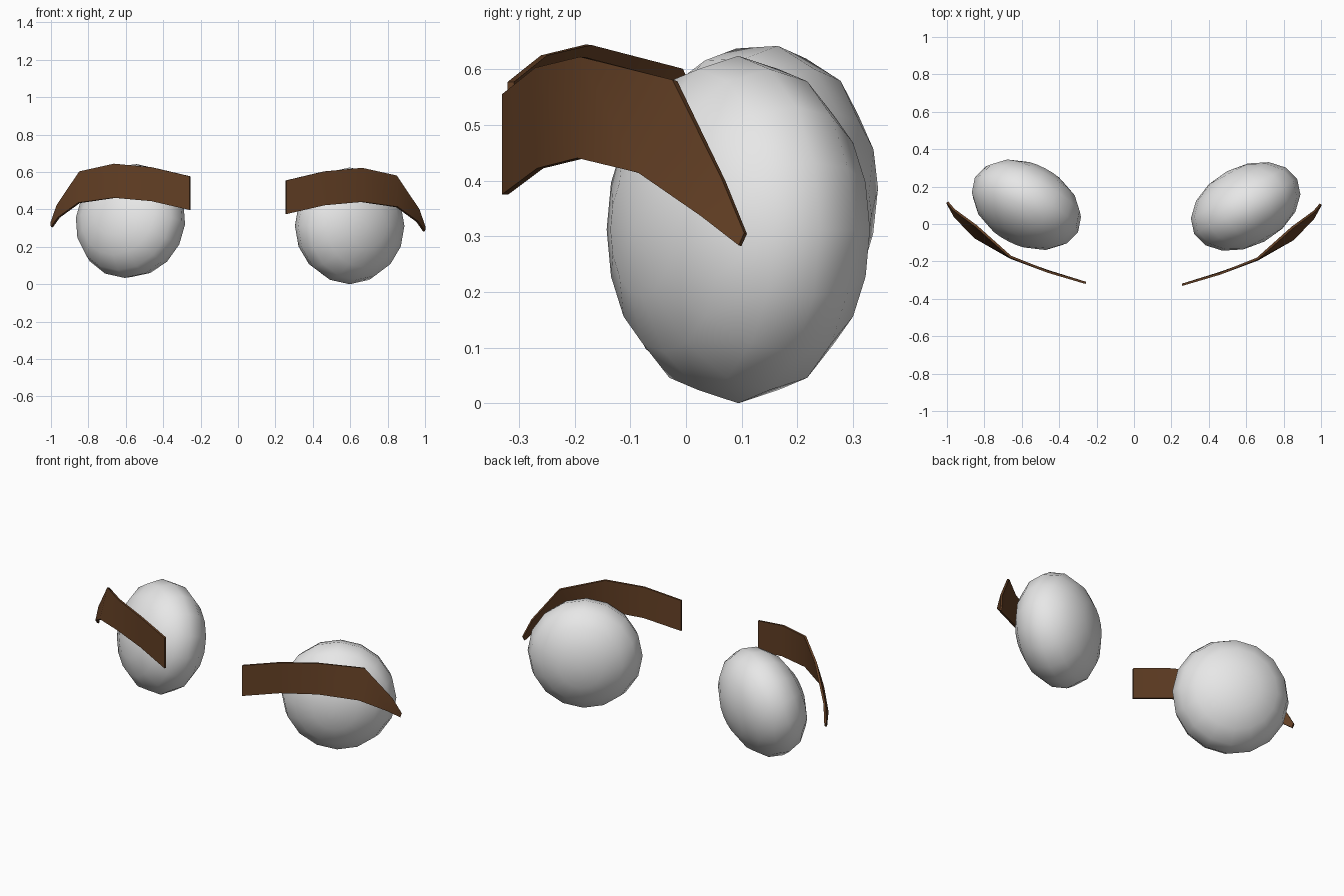
import bpy
import bmesh
from math import radians
from mathutils import Matrix, Vector

if "Cube" in bpy.data.objects:
    bpy.data.objects.remove(bpy.data.objects["Cube"])


def material(name, color):
    mat = bpy.data.materials.new(name)
    mat.use_nodes = True
    mat.diffuse_color = color
    mat.node_tree.nodes["Principled BSDF"].inputs["Base Color"].default_value = color
    return mat


def make_object(name, bm, mat):
    mesh = bpy.data.meshes.new(name)
    bm.to_mesh(mesh)
    bm.free()
    mesh.materials.append(mat)
    obj = bpy.data.objects.new(name, mesh)
    bpy.context.collection.objects.link(obj)
    bpy.ops.object.select_all(action="DESELECT")
    obj.select_set(True)
    bpy.context.view_layer.objects.active = obj
    return obj


light_grey = material("light grey", (0.8, 0.8, 0.8, 1))
brown = material("brown", (0.125, 0.05, 0.018, 1))


# Flattened eyeball, poles along its thin facing axis
def make_eye(name, center, yaw, tilt):
    bm = bmesh.new()
    bmesh.ops.create_uvsphere(bm, u_segments=16, v_segments=8, radius=1)
    place = (Matrix.Translation(center)
             @ Matrix.Rotation(radians(yaw), 4, "Z")
             @ Matrix.Rotation(radians(tilt), 4, "X")
             @ Matrix.Diagonal((0.312, 0.213, 0.312, 1))
             @ Matrix.Rotation(radians(90), 4, "X"))
    bm.transform(place)
    make_object(name, bm, light_grey)
    bpy.ops.object.shade_smooth()


# Eyebrow cross-sections from the inner end to the tip: upper and lower edge
BROW = [
    ((0.257, -0.325, 0.555), (0.257, -0.325, 0.375)),
    ((0.46, -0.265, 0.603), (0.46, -0.262, 0.422)),
    ((0.66, -0.185, 0.622), (0.66, -0.19, 0.44)),
    ((0.845, -0.02, 0.58), (0.85, -0.082, 0.413)),
    ((0.965, 0.068, 0.40), (0.958, 0.03, 0.335)),
    ((0.998, 0.107, 0.305), (0.995, 0.097, 0.283)),
]


# Curved strip with a thin solid edge
def make_brow(name, side, shift):
    bm = bmesh.new()
    rows = []
    for section in BROW:
        points = [Vector((side * x, y, z)) + Vector(shift) for x, y, z in section]
        rows.append([bm.verts.new(p) for p in points])
    for (a, b), (c, d) in zip(rows, rows[1:]):
        bm.faces.new((a, b, d, c) if side > 0 else (a, c, d, b))
    obj = make_object(name, bm, brown)
    solid = obj.modifiers.new("thickness", "SOLIDIFY")
    solid.thickness = 0.012
    solid.offset = 0
    bpy.ops.object.modifier_apply(modifier=solid.name)
    bpy.ops.object.shade_smooth_by_angle(angle=radians(50))


make_eye("left_eye", (0.597, 0.094, 0.312), 28, 0)
make_eye("right_eye", (-0.575, 0.103, 0.338), -28, -13)
make_brow("left_eyebrow", 1, (0, 0, 0))
make_brow("right_eyebrow", -1, (0, 0.01, 0.022))
